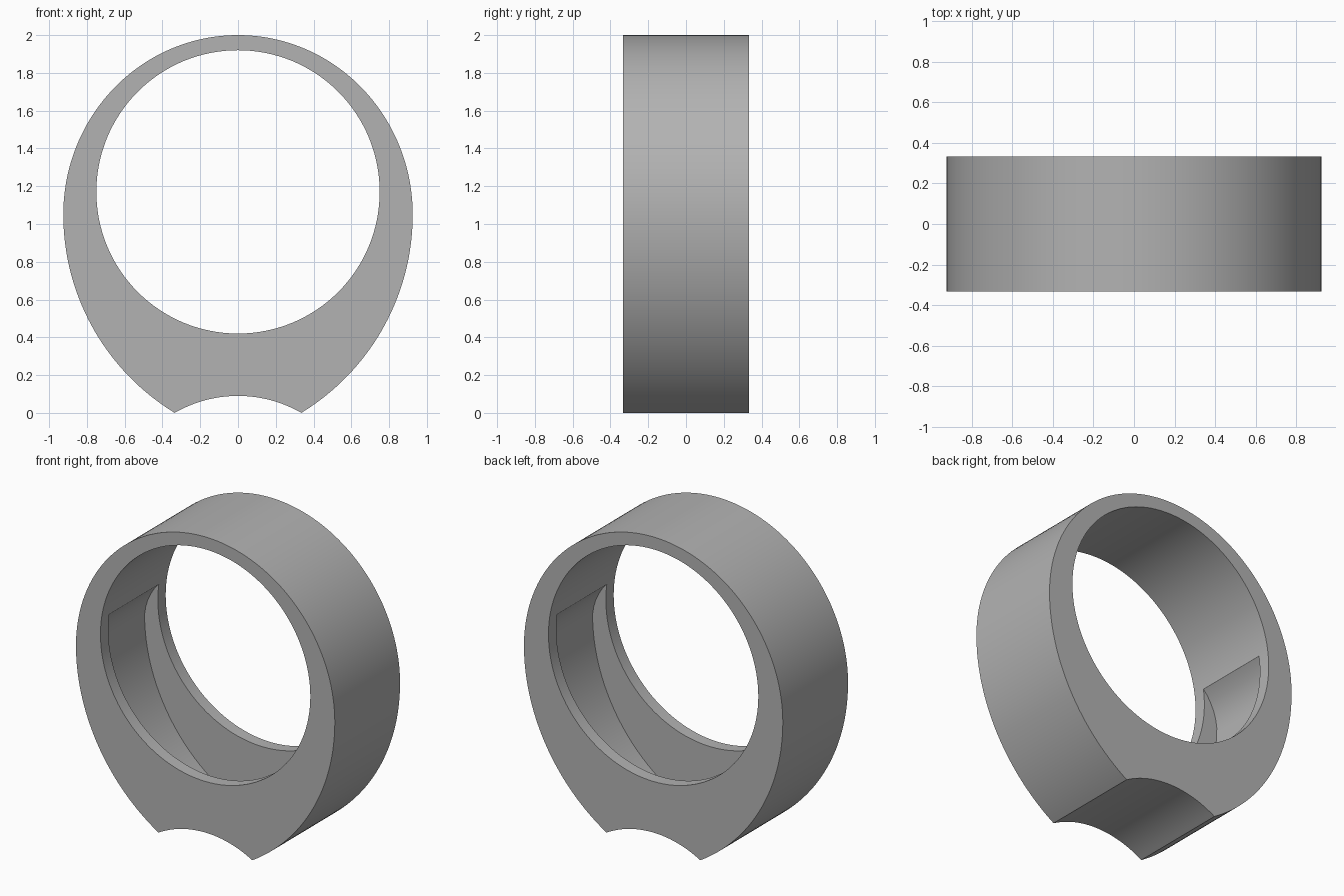
import bpy, bmesh, math

cube = bpy.data.objects.get("Cube")
if cube:
    bpy.data.objects.remove(cube, do_unlink=True)

HALF_WIDTH, HALF_DEPTH, WALL = 0.925, 0.333, 0.08
WAIST_Z = 1.05                      # height of the widest point
SIDE_R = 1.229                      # radius of the lower flanks
SIDE_X = HALF_WIDTH - SIDE_R        # centre of the flank arc
NOTCH_R, NOTCH_Z = 0.67, -0.58      # arc cut into the base
HOLE_R, HOLE_Z = 0.75, 1.17

grey = bpy.data.materials.new("plain grey")
grey.use_nodes = True
grey.diffuse_color = (0.45, 0.45, 0.45, 1)
grey.node_tree.nodes["Principled BSDF"].inputs["Base Color"].default_value = (0.45, 0.45, 0.45, 1)


def flank_and_base(inset):
    """Right half, from the waist down the flank, then along the notch to the middle."""
    radius, notch = SIDE_R - inset, NOTCH_R + inset
    points = []
    for i in range(400):
        a = i * math.pi / 1200
        x, z = SIDE_X + radius * math.cos(a), WAIST_Z - radius * math.sin(a)
        if math.hypot(x, z - NOTCH_Z) <= notch:
            break
        points.append((x, z))
    corner = points[-1]
    flank = points[::10]
    if flank[-1] != corner:
        flank.append(corner)
    start = math.atan2(corner[0], corner[1] - NOTCH_Z)
    base = [(notch * math.sin(start * t / 12), NOTCH_Z + notch * math.cos(start * t / 12))
            for t in range(11, -1, -1)]
    return flank + base


def mirrored(half):
    """Close a right half profile with its mirror image."""
    return half + [(-x, z) for x, z in reversed(half) if x > 1e-5]


def prism(name, profile, half_depth):
    bm = bmesh.new()
    face = bm.faces.new([bm.verts.new((x, -half_depth, z)) for x, z in profile])
    result = bmesh.ops.extrude_face_region(bm, geom=[face])
    verts = [g for g in result["geom"] if isinstance(g, bmesh.types.BMVert)]
    bmesh.ops.translate(bm, verts=verts, vec=(0, 2 * half_depth, 0))
    bmesh.ops.recalc_face_normals(bm, faces=bm.faces)
    mesh = bpy.data.meshes.new(name)
    bm.to_mesh(mesh)
    bm.free()
    mesh.materials.append(grey)
    obj = bpy.data.objects.new(name, mesh)
    bpy.context.collection.objects.link(obj)
    return obj


# Outer body: rounded crown, tapering flanks and notched base
crown = [(HALF_WIDTH * math.sin(i * math.pi / 96), WAIST_Z + 0.95 * math.cos(i * math.pi / 96))
         for i in range(48)]
body = prism("ring_body", mirrored(crown + flank_and_base(0)), HALF_DEPTH)

# Round through-hole
circle = [(HOLE_R * math.sin(i * math.pi / 64), HOLE_Z + HOLE_R * math.cos(i * math.pi / 64))
          for i in range(128)]
hole = prism("hole_cutter", circle, 1)

# Hidden pocket following the flanks and base, leaving thin walls and side lips
shoulder = [(0.74, 1.275), (0.772, 1.24), (0.80, 1.195), (0.822, 1.15), (0.837, 1.10)]
pocket = prism("pocket_cutter", mirrored(shoulder + flank_and_base(WALL)), HALF_DEPTH - WALL)

bpy.context.view_layer.objects.active = body
for cutter in (hole, pocket):
    cutter.hide_render = True
    cut = body.modifiers.new(cutter.name, "BOOLEAN")
    cut.operation, cut.solver, cut.object = "DIFFERENCE", "EXACT", cutter
    bpy.ops.object.modifier_apply(modifier=cut.name)
    bpy.data.objects.remove(cutter, do_unlink=True)

# Smooth curved walls, crisp edges
bpy.ops.object.select_all(action="DESELECT")
body.select_set(True)
bpy.ops.object.shade_smooth_by_angle(angle=math.radians(25))
